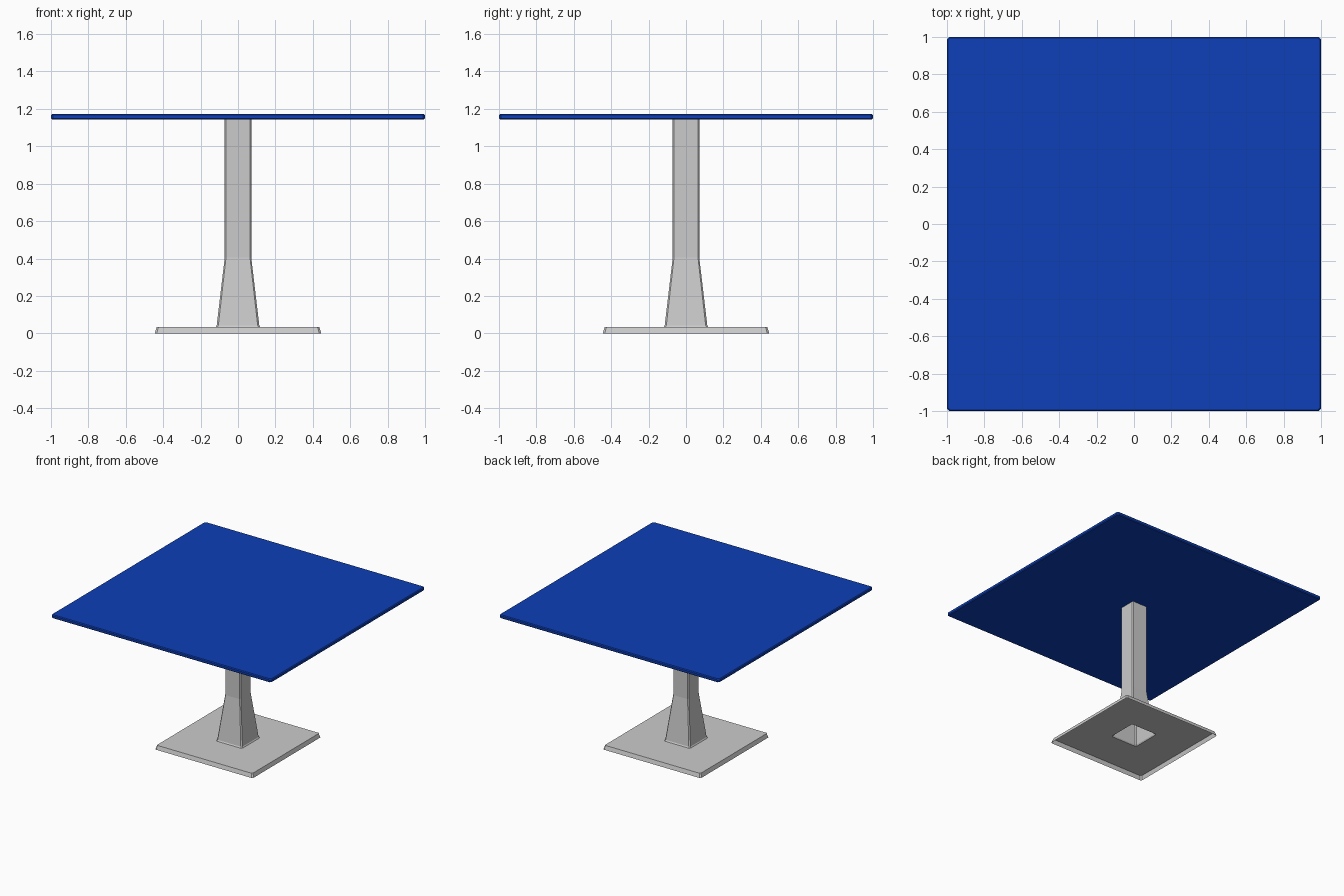
import bpy, bmesh

if "Cube" in bpy.data.objects:
    bpy.data.objects.remove(bpy.data.objects["Cube"])


def ring_points(half, chamfer, z):
    """Square cross-section with chamfered corners, counter-clockwise."""
    a, b = half, half - chamfer
    return [(a, -b, z), (a, b, z), (b, a, z), (-b, a, z),
            (-a, b, z), (-a, -b, z), (-b, -a, z), (b, -a, z)]


def loft(name, profile, capped=False):
    """Skin a stack of chamfered squares given as (half width, chamfer, z)."""
    bm = bmesh.new()
    rings = [[bm.verts.new(p) for p in ring_points(*row)] for row in profile]
    for low, high in zip(rings, rings[1:]):
        for i in range(8):
            j = (i + 1) % 8
            bm.faces.new((low[i], low[j], high[j], high[i]))
    if capped:
        bm.faces.new(rings[0][::-1])
        bm.faces.new(rings[-1])
    mesh = bpy.data.meshes.new(name)
    bm.to_mesh(mesh)
    bm.free()
    obj = bpy.data.objects.new(name, mesh)
    bpy.context.collection.objects.link(obj)
    return obj


# Hollow pedestal sheet: foot plate rim, plate, flared column
loft("pedestal", [
    (0.445, 0.010, 0.0),
    (0.435, 0.010, 0.033),
    (0.120, 0.010, 0.033),
    (0.114, 0.009, 0.042),
    (0.071, 0.007, 0.405),
    (0.071, 0.007, 1.145),
])

# Thin square top with softened rim
top = loft("table_top", [
    (0.994, 0.010, 1.143),
    (1.000, 0.012, 1.149),
    (1.000, 0.012, 1.166),
    (0.994, 0.010, 1.172),
], capped=True)

blue = bpy.data.materials.new("blue")
blue.diffuse_color = (0.004, 0.05, 0.48, 1)
blue.use_nodes = True
blue.node_tree.nodes["Principled BSDF"].inputs["Base Color"].default_value = blue.diffuse_color
top.data.materials.append(blue)
